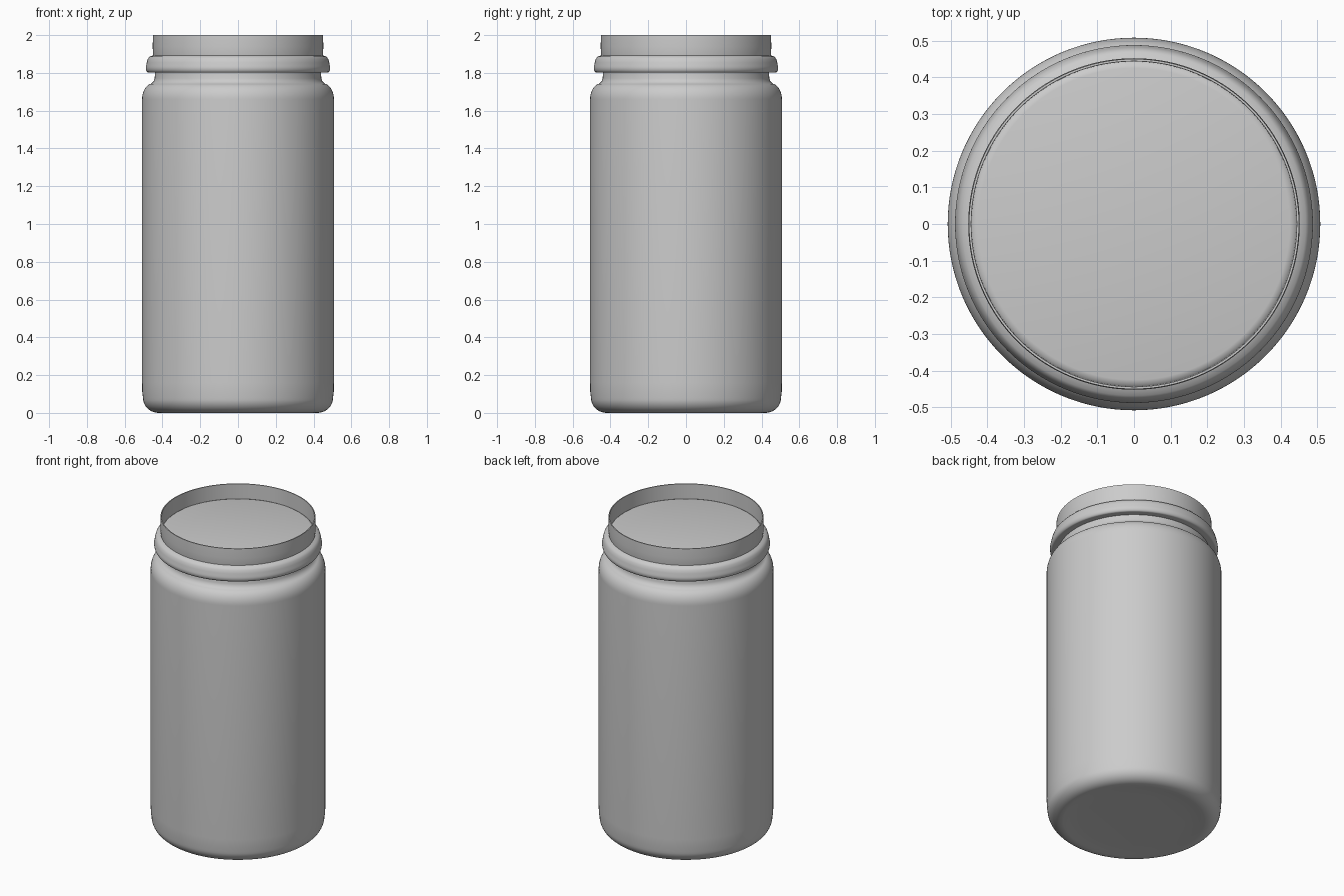
import bpy, bmesh, math

if "Cube" in bpy.data.objects:
    bpy.data.objects.remove(bpy.data.objects["Cube"])

SEGMENTS = 128


def lathe(name, profile):
    """Spin an (r, z) profile around z; zero radius points become poles."""
    bm = bmesh.new()
    verts = [bm.verts.new((r, 0, z)) for r, z in profile]
    edges = [bm.edges.new(pair) for pair in zip(verts, verts[1:])]
    bmesh.ops.spin(bm, geom=verts + edges, cent=(0, 0, 0), axis=(0, 0, 1),
                   angle=2 * math.pi, steps=SEGMENTS, use_duplicate=False)
    bmesh.ops.remove_doubles(bm, verts=bm.verts, dist=1e-5)
    bmesh.ops.recalc_face_normals(bm, faces=bm.faces)
    mesh = bpy.data.meshes.new(name)
    bm.to_mesh(mesh)
    bm.free()
    obj = bpy.data.objects.new(name, mesh)
    bpy.context.collection.objects.link(obj)
    bpy.ops.object.select_all(action='DESELECT')
    bpy.context.view_layer.objects.active = obj
    obj.select_set(True)
    bpy.ops.object.shade_smooth_by_angle(angle=math.radians(35))
    return obj


def arc(cr, cz, rr, rz, start, end, steps=10):
    """Elliptical arc of profile points, angles in degrees."""
    angles = [math.radians(start + (end - start) * i / steps) for i in range(steps + 1)]
    return [(cr + rr * math.cos(a), cz + rz * math.sin(a)) for a in angles]


# Body: slightly dished base, rounded heel, straight wall, rounded shoulder, neck
lathe("jar_body",
      [(0, 0.008), (0.30, 0.007), (0.38, 0.004), (0.41, 0.0)]
      + arc(0.42, 0.08, 0.083, 0.08, -90, 0)
      + [(0.507, 0.11), (0.508, 0.16), (0.508, 1.66)]
      + arc(0.448, 1.66, 0.06, 0.085, 0, 80)
      + [(0.447, 1.755), (0.441, 1.77), (0.44, 1.81)])

# Bead around the neck with a flat underside and sloping top
lathe("neck_bead",
      [(0.435, 1.802), (0.474, 1.802)]
      + arc(0.474, 1.826, 0.014, 0.024, -80, 30, 6)
      + [(0.483, 1.855), (0.478, 1.874), (0.468, 1.886), (0.449, 1.893)])

# Thin upright collar, open at the top
lathe("rim_collar",
      [(0.447, 1.88), (0.450, 1.90), (0.452, 1.94), (0.450, 2.0),
       (0.444, 2.0), (0.443, 1.90)])

# Recessed disc closing the mouth
lathe("inner_lid", [(0, 1.91), (0.425, 1.91), (0.437, 1.907), (0.444, 1.90)])
